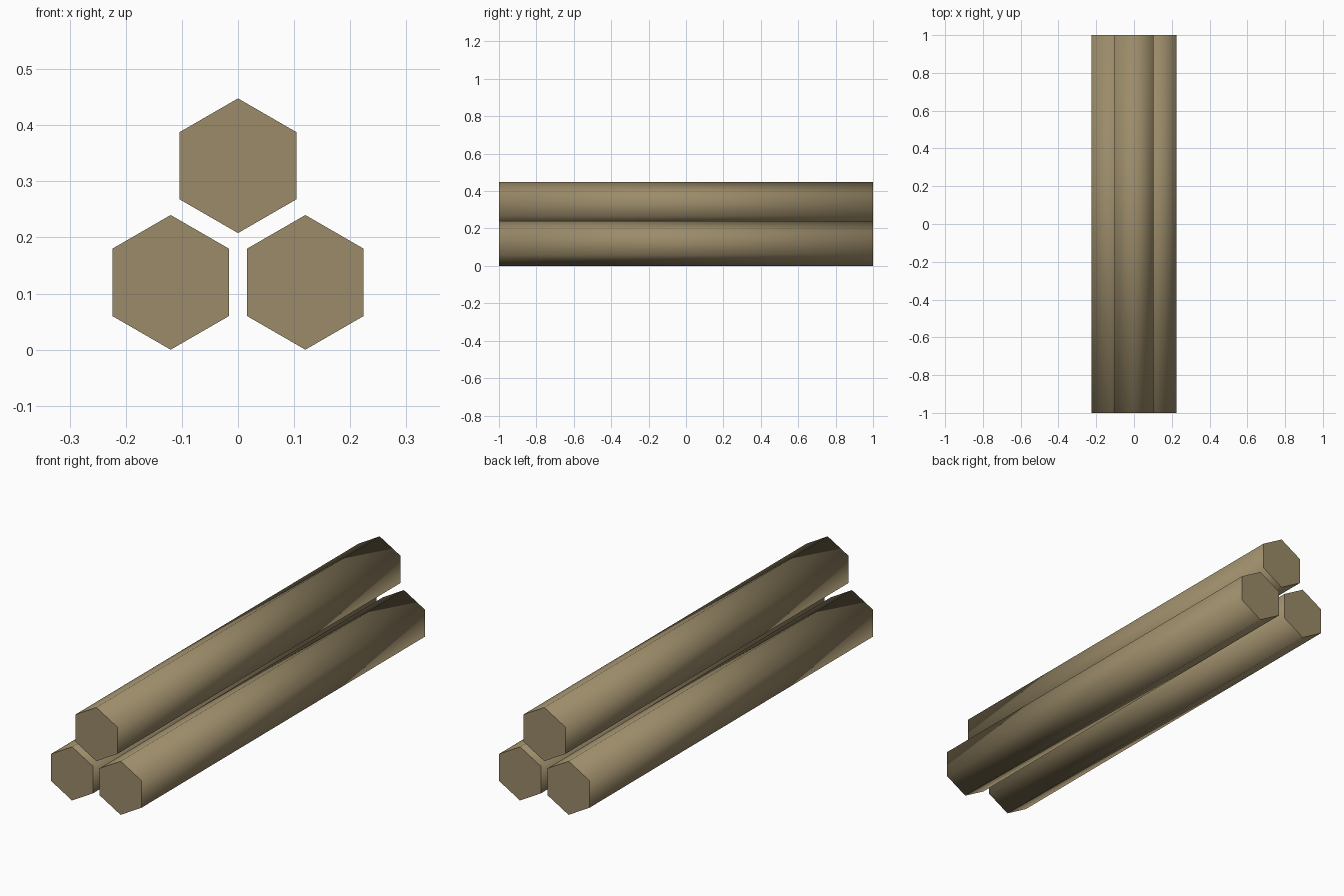
import bpy, bmesh, math
from mathutils import Vector

if "Cube" in bpy.data.objects:
    bpy.data.objects.remove(bpy.data.objects["Cube"])

RADIUS = 0.12
HALF_LENGTH = 1.0

wood = bpy.data.materials.new("weathered_wood")
wood.diffuse_color = (0.328, 0.258, 0.141, 1)
wood.use_nodes = True
wood.node_tree.nodes["Principled BSDF"].inputs["Base Color"].default_value = wood.diffuse_color


def make_log(name, x, z):
    """Six-sided log lying along y, with a corner pointing up."""
    bm = bmesh.new()
    ring = [bm.verts.new((RADIUS * math.sin(k * math.pi / 3), -HALF_LENGTH,
                          RADIUS * math.cos(k * math.pi / 3))) for k in range(6)]
    end = bm.faces.new(ring)
    grown = bmesh.ops.extrude_face_region(bm, geom=[end], use_keep_orig=True)
    tips = [v for v in grown["geom"] if isinstance(v, bmesh.types.BMVert)]
    bmesh.ops.translate(bm, verts=tips, vec=(0, 2 * HALF_LENGTH, 0))
    bmesh.ops.recalc_face_normals(bm, faces=bm.faces)
    # smooth bark, flat sawn ends
    for f in bm.faces:
        f.smooth = abs(f.normal.y) < 0.5
    mesh = bpy.data.meshes.new(name)
    bm.to_mesh(mesh)
    bm.free()
    mesh.materials.append(wood)

    # bark shading rolls softly toward the ends
    normals = [Vector((0, 0, 1))] * len(mesh.loops)
    for p in mesh.polygons:
        for li in p.loop_indices:
            v = mesh.vertices[mesh.loops[li].vertex_index]
            normals[li] = v.normal.copy() if p.use_smooth else p.normal.copy()
    mesh.normals_split_custom_set(normals)

    obj = bpy.data.objects.new(name, mesh)
    obj.location = (x, 0, z)
    bpy.context.collection.objects.link(obj)


# two logs side by side, one stacked on top
make_log("left_log", -RADIUS, RADIUS)
make_log("right_log", RADIUS, RADIUS)
make_log("top_log", 0, RADIUS * (1 + math.sqrt(3)))
